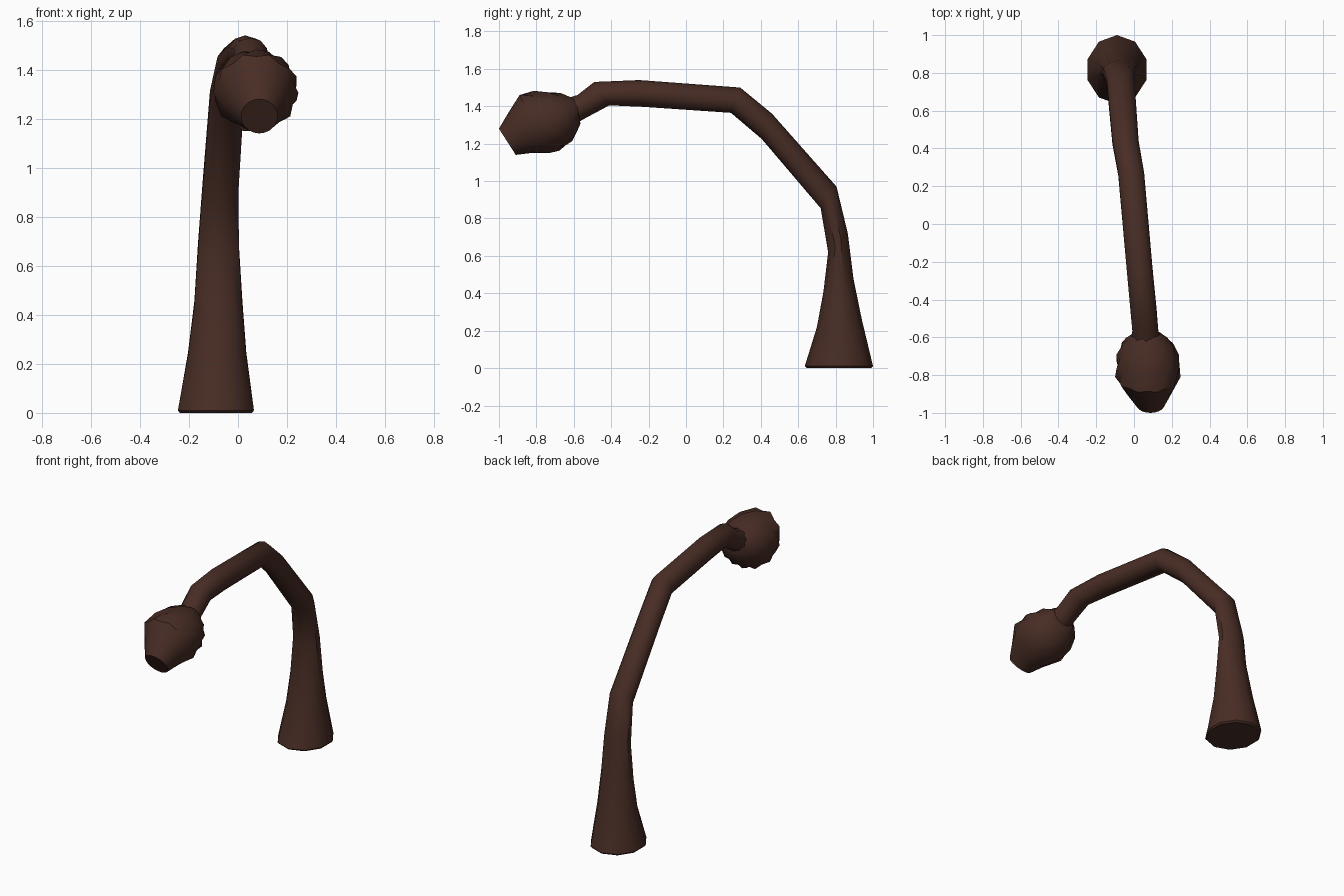
import bpy, bmesh, math
from mathutils import Vector

cube = bpy.data.objects.get("Cube")
if cube:
    bpy.data.objects.remove(cube)

bark = bpy.data.materials.new("dark_brown_bark")
bark.use_nodes = True
BROWN = (0.065, 0.026, 0.018, 1)
bark.diffuse_color = BROWN
bark.node_tree.nodes["Principled BSDF"].inputs["Base Color"].default_value = BROWN


def loft(name, stations, sides, bumpy_from, angle):
    """Join rings given as x, inner (y, z), outer (y, z), half width."""
    bm = bmesh.new()
    rings = []
    for j, (x, inner, outer, width) in enumerate(stations):
        a, b = Vector((x, *inner)), Vector((x, *outer))
        centre, up, side = (a + b) / 2, (b - a) / 2, Vector((width, 0, 0))
        ring = []
        for i in range(sides):
            t = math.tau * i / sides
            s = 1
            if j >= bumpy_from:
                s += 0.05 if (i + j) % 2 else -0.04
            ring.append(bm.verts.new(centre + s * (up * math.cos(t) + side * math.sin(t))))
        rings.append(ring)
    for low, high in zip(rings, rings[1:]):
        for i in range(sides):
            k = (i + 1) % sides
            bm.faces.new((low[i], low[k], high[k], high[i]))
    bm.faces.new(rings[0])
    bm.faces.new(rings[-1])
    bmesh.ops.recalc_face_normals(bm, faces=bm.faces)
    mesh = bpy.data.meshes.new(name)
    bm.to_mesh(mesh)
    bm.free()
    mesh.materials.append(bark)
    obj = bpy.data.objects.new(name, mesh)
    bpy.context.collection.objects.link(obj)
    bpy.ops.object.select_all(action="DESELECT")
    obj.select_set(True)
    bpy.context.view_layer.objects.active = obj
    bpy.ops.object.shade_smooth_by_angle(angle=math.radians(angle))


# Flared foot, rising trunk and bent-over arm
loft("stalk", [
    (-.09, (.645, 0), (.99, 0), .155),
    (-.09, (.635, .01), (1, .01), .163),
    (-.085, (.70, .22), (.94, .26), .125),
    (-.08, (.735, .41), (.895, .48), .103),
    (-.08, (.76, .62), (.865, .72), .088),
    (-.072, (.72, .855), (.805, .97), .077),
    (-.045, (.405, 1.225), (.46, 1.36), .073),
    (-.015, (.24, 1.365), (.29, 1.5), .072),
    (.03, (-.23, 1.397), (-.25, 1.54), .072),
    (.05, (-.41, 1.405), (-.49, 1.53), .072),
    (.06, (-.55, 1.33), (-.58, 1.46), .072),
    (.065, (-.63, 1.28), (-.68, 1.43), .085),
], 10, 99, 40)

# Knobbly head with a smooth tapering snout
loft("knobbly_head", [
    (.087, (-.91, 1.14), (-1, 1.28), .075),
    (.08, (-.83, 1.15), (-.95, 1.365), .118),
    (.073, (-.73, 1.15), (-.89, 1.46), .165),
    (.073, (-.68, 1.17), (-.81, 1.475), .166),
    (.072, (-.645, 1.19), (-.74, 1.475), .158),
    (.07, (-.61, 1.22), (-.67, 1.465), .136),
    (.068, (-.585, 1.26), (-.62, 1.45), .105),
    (.066, (-.565, 1.31), (-.59, 1.44), .07),
], 20, 2, 35)
